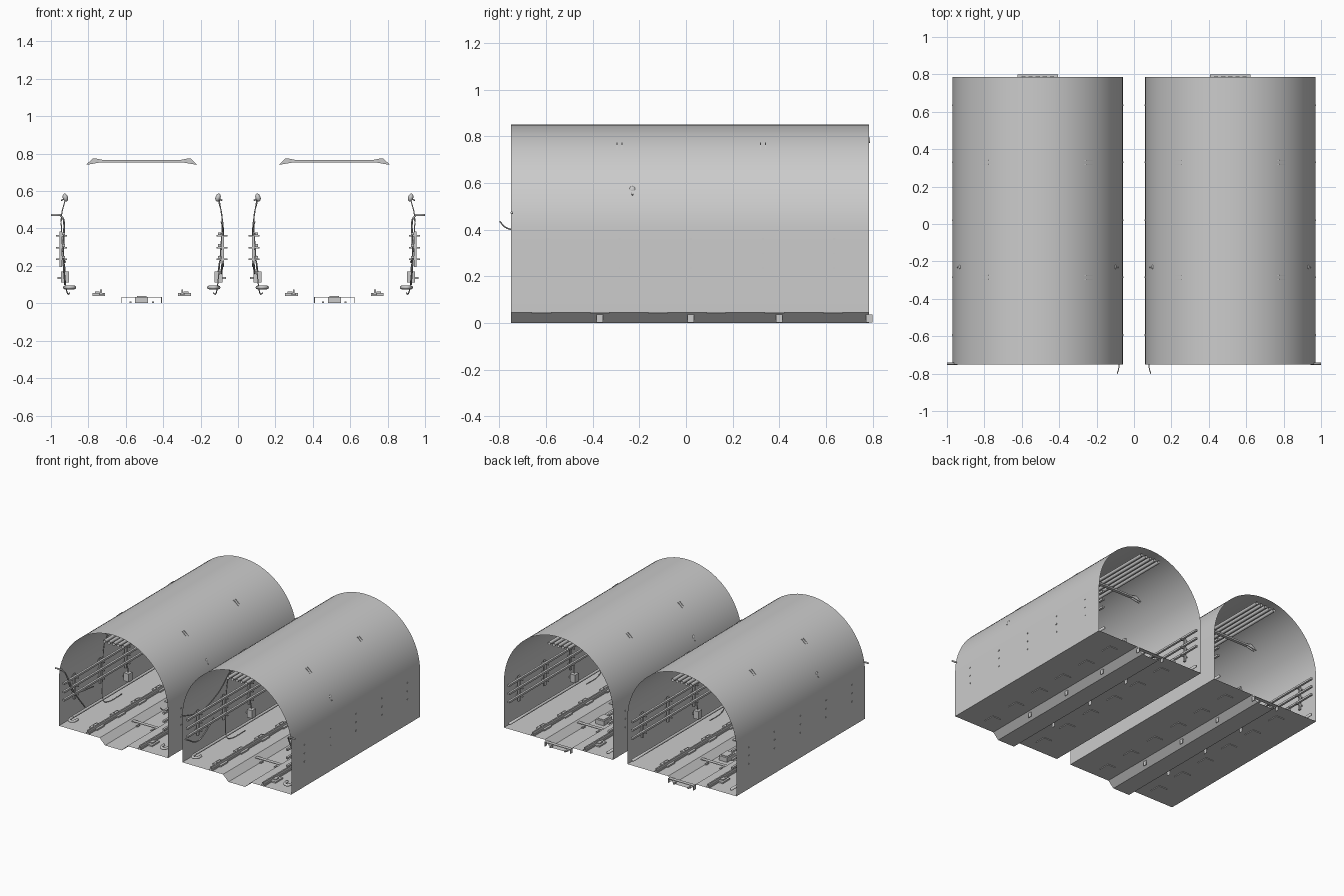
import bpy, bmesh, math
from mathutils import Matrix, Vector

if "Cube" in bpy.data.objects:
    bpy.data.objects.remove(bpy.data.objects["Cube"])

CX, R, SPRING, FLOOR = 0.515, 0.455, 0.395, 0.045
Y0, Y1 = -0.75, 0.785
WALL = CX + R

grey = bpy.data.materials.new("concrete_grey")
grey.use_nodes = True
grey.diffuse_color = (0.6, 0.6, 0.6, 1)
grey.node_tree.nodes["Principled BSDF"].inputs["Base Color"].default_value = (0.6, 0.6, 0.6, 1)

# Helper marking the centre line of the left tunnel
axis = bpy.data.objects.new("tunnel_axis", None)
axis.location.x = CX
axis.hide_render = True
bpy.context.scene.collection.objects.link(axis)


def add(name, bm, smooth=False, both_walls=False):
    """Make an object, mirrored to the other wall if asked and to the other tunnel."""
    mesh = bpy.data.meshes.new(name)
    bm.to_mesh(mesh)
    bm.free()
    mesh.materials.append(grey)
    for p in mesh.polygons:
        p.use_smooth = smooth
    ob = bpy.data.objects.new(name, mesh)
    bpy.context.scene.collection.objects.link(ob)
    if both_walls:
        m = ob.modifiers.new("other_wall", 'MIRROR')
        m.mirror_object = axis
        m.use_mirror_merge = False
    m = ob.modifiers.new("other_tunnel", 'MIRROR')
    m.use_mirror_merge = False
    return ob


def box(bm, x, y, z, sx, sy, sz):
    mat = Matrix.Translation((x, y, z)) @ Matrix.Diagonal((sx, sy, sz, 1))
    bmesh.ops.create_cube(bm, size=1, matrix=mat)


def strip(bm, profile, y0=Y0, y1=Y1, closed=False):
    """Sheet drawn along y from an x-z profile."""
    a = [bm.verts.new((x, y0, z)) for x, z in profile]
    b = [bm.verts.new((x, y1, z)) for x, z in profile]
    n = len(profile)
    for i in range(n if closed else n - 1):
        j = (i + 1) % n
        bm.faces.new((a[i], a[j], b[j], b[i]))
    if closed:
        bm.faces.new(a[::-1])
        bm.faces.new(b)


def tube(bm, points, r, sides=8, cap=True):
    """Round tube through a list of points."""
    pts = [Vector(p) for p in points]
    rings = []
    for i, p in enumerate(pts):
        d = pts[min(i + 1, len(pts) - 1)] - pts[max(i - 1, 0)]
        rot = d.to_track_quat('Z', 'X')
        rings.append([bm.verts.new(p + rot @ Vector((r * math.cos(t), r * math.sin(t), 0)))
                      for t in (math.tau * k / sides for k in range(sides))])
    for a, b in zip(rings, rings[1:]):
        for k in range(sides):
            j = (k + 1) % sides
            bm.faces.new((a[k], a[j], b[j], b[k]))
    if cap:
        bm.faces.new(rings[0][::-1])
        bm.faces.new(rings[-1])


def curve(points, steps=6):
    """Smooth path through a few points."""
    p = [Vector(q) for q in points]
    p = [2 * p[0] - p[1]] + p + [2 * p[-1] - p[-2]]
    out = []
    for a, b, c, d in zip(p, p[1:], p[2:], p[3:]):
        for i in range(steps):
            t = i / steps
            out.append(0.5 * (2 * b + (c - a) * t + (2 * a - 5 * b + 4 * c - d) * t * t
                              + (3 * b - a - 3 * c + d) * t ** 3))
    return out + [p[-2]]


# Vaulted shell: straight walls and a half-round roof
arc = [(CX + R * math.cos(math.pi * i / 40), SPRING + R * math.sin(math.pi * i / 40))
       for i in range(41)]
bm = bmesh.new()
strip(bm, [(WALL, FLOOR)] + arc + [(CX - R, FLOOR)])
add("tunnel_vault", bm, smooth=True)

# Floor with a drainage channel in the middle
bm = bmesh.new()
strip(bm, [(CX + dx, z) for dx, z in
           [(-R, FLOOR), (-0.115, FLOOR), (-0.07, 0), (0.07, 0), (0.115, FLOOR), (R, FLOOR)]])
add("tunnel_floor", bm)

# Frames crossing the channel
bm = bmesh.new()
for y in (-0.37, 0.02, 0.4, 0.785):
    box(bm, CX, y, 0.033, 0.214, 0.028, 0.004)
    for s in (-1, 1):
        box(bm, CX + s * 0.106, y, 0.018, 0.003, 0.028, 0.034)
        box(bm, CX + s * 0.06, y, 0.006, 0.012, 0.028, 0.008)
add("channel_frames", bm)

# Equipment box in the channel
bm = bmesh.new()
box(bm, CX, 0.245, 0.018, 0.07, 0.1, 0.034)
box(bm, CX, 0.245, 0.036, 0.05, 0.07, 0.006)
add("channel_box", bm)

# Running rails on base plates
bm = bmesh.new()
for s in (-1, 1):
    rx = CX + s * 0.217
    box(bm, rx, (Y0 + Y1) / 2, 0.05, 0.024, Y1 - Y0, 0.01)
    box(bm, rx, (Y0 + Y1) / 2, 0.062, 0.01, Y1 - Y0, 0.024)
    for i in range(6):
        y = -0.62 + i * 0.25
        box(bm, CX + s * 0.229, y, 0.048, 0.068, 0.085, 0.016)
        box(bm, CX + s * 0.237, y, 0.058, 0.025, 0.04, 0.01)
add("running_rails", bm)

# Ceiling bars: U-channels whose ends pass through the roof
bm = bmesh.new()
half = [(0.295, 0.743), (0.262, 0.774), (0.245, 0.774), (0.205, 0.766)]
low = [(0.28, 0.743), (0.215, 0.754)]
outline = ([(CX - x, z) for x, z in half] + [(CX + x, z) for x, z in half[::-1]]
           + [(CX + x, z) for x, z in low] + [(CX - x, z) for x, z in low[::-1]])
for y in (-0.285, 0.33):
    for dy in (-0.012, 0.009):
        strip(bm, outline, y + dy, y + dy + 0.003, closed=True)
    box(bm, CX, y, 0.756, 0.43, 0.022, 0.004)
add("ceiling_bars", bm)

# Open pipes resting on the bars
bm = bmesh.new()
for i in range(-2, 3):
    x = CX + i * 0.038
    tube(bm, [(x, Y0, 0.783), (x, Y1 + 0.004, 0.783)], 0.012, 10, cap=False)
add("ceiling_pipes", bm, smooth=True)

# Cable racks: posts with shelf arms carrying long rails
bm = bmesh.new()
for y in (-0.593, -0.285, 0.02, 0.33, 0.635):
    box(bm, WALL - 0.022, y, 0.29, 0.012, 0.018, 0.19)
    for z in (0.235, 0.297, 0.36):
        box(bm, WALL - 0.026, y, z, 0.058, 0.01, 0.008)
add("rack_posts", bm, both_walls=True)
bm = bmesh.new()
for z in (0.247, 0.309, 0.372):
    box(bm, WALL - 0.038, (Y0 + Y1) / 2, z, 0.016, Y1 - Y0, 0.014)
add("rack_cables", bm, both_walls=True)

# Junction box with a stub below the rack
bm = bmesh.new()
box(bm, WALL - 0.045, 0.01, 0.14, 0.042, 0.045, 0.06)
box(bm, WALL - 0.02, 0.01, 0.135, 0.03, 0.012, 0.012)
tube(bm, curve([(WALL - 0.045, 0.01, 0.17), (WALL - 0.04, 0.01, 0.21),
                (WALL - 0.03, 0, 0.25)]), 0.004)
add("junction_box", bm, both_walls=True)

# Low pipe along the wall with a hooked front end
bm = bmesh.new()
tube(bm, curve([(WALL - 0.095, -0.66, 0.085), (WALL - 0.09, -0.7, 0.085),
                (WALL - 0.06, -0.71, 0.085), (WALL - 0.045, -0.66, 0.085),
                (WALL - 0.045, -0.5, 0.085), (WALL - 0.045, Y1, 0.085)]), 0.01)
add("low_pipe", bm, smooth=True, both_walls=True)

# Wall lamp on a hanging cable
bm = bmesh.new()
lamp = (Matrix.Translation((WALL - 0.047, -0.23, 0.565)) @ Matrix.Rotation(0.3, 4, 'Y')
        @ Matrix.Diagonal((0.014, 0.018, 0.022, 1)))
bmesh.ops.create_uvsphere(bm, u_segments=12, v_segments=8, radius=1, matrix=lamp)
tube(bm, [(WALL - 0.045, -0.23, 0.56), (WALL - 0.024, -0.23, 0.55)], 0.004)
tube(bm, curve([(WALL - 0.045, -0.23, 0.55), (WALL - 0.025, -0.25, 0.45),
                (WALL - 0.035, -0.28, 0.25), (WALL - 0.05, -0.3, 0.09),
                (WALL - 0.06, -0.24, 0.05), (WALL - 0.07, -0.1, 0.055)]), 0.003, 6)
add("wall_lamp", bm, smooth=True, both_walls=True)

# Entry stub through the outer wall with sagging cables
bm = bmesh.new()
tube(bm, [(1.0, -0.747, 0.472), (WALL - 0.025, -0.747, 0.472)], 0.006)
for end, drop in ((-0.5, 0.1), (-0.4, 0.22)):
    tube(bm, curve([(WALL - 0.02, -0.747, 0.472), (WALL - 0.04, -0.72, 0.43),
                    (WALL - 0.035, -0.62, 0.26), (WALL - 0.045, end, drop)]), 0.005, 6)
add("entry_stub", bm, smooth=True)

# Loose cable at the inner wall
inner = CX - R
bm = bmesh.new()
tube(bm, curve([(inner + 0.03, -0.8, 0.435), (inner + 0.02, -0.75, 0.4),
                (inner + 0.02, -0.55, 0.36), (inner + 0.02, -0.35, 0.42),
                (inner + 0.04, -0.23, 0.55)]), 0.003, 6)
tube(bm, curve([(inner + 0.02, -0.74, 0.22), (inner + 0.03, -0.6, 0.16),
                (inner + 0.02, -0.4, 0.25)]), 0.005, 6)
add("loose_cable", bm, smooth=True)
